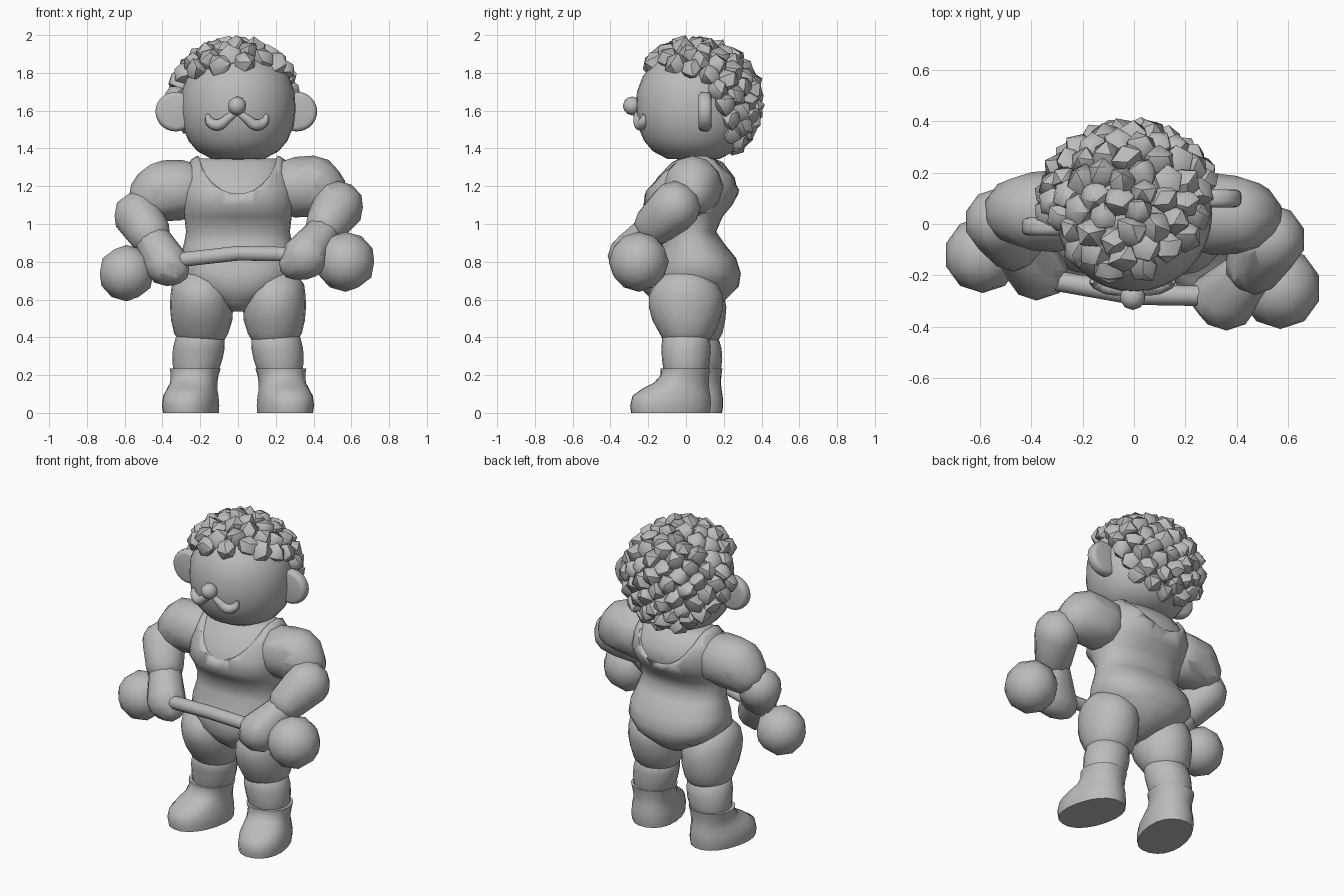
import bpy, bmesh, math, random
from mathutils import Vector, Matrix

random.seed(4)
cube = bpy.data.objects.get("Cube")
if cube:
    bpy.data.objects.remove(cube, do_unlink=True)

grey = bpy.data.materials.new("plain grey")
grey.use_nodes = True
COLOUR = (0.5, 0.5, 0.5, 1)
grey.diffuse_color = COLOUR
grey.node_tree.nodes["Principled BSDF"].inputs["Base Color"].default_value = COLOUR


def finish(name, bm, angle=40):
    """Turn a bmesh into a named, shaded object."""
    bmesh.ops.recalc_face_normals(bm, faces=bm.faces[:])
    me = bpy.data.meshes.new(name)
    bm.to_mesh(me)
    bm.free()
    me.materials.append(grey)
    ob = bpy.data.objects.new(name, me)
    bpy.context.collection.objects.link(ob)
    bpy.ops.object.select_all(action='DESELECT')
    ob.select_set(True)
    bpy.context.view_layer.objects.active = ob
    bpy.ops.object.shade_smooth_by_angle(angle=math.radians(angle))
    return ob


def loft(name, rings, sides=28, power=2.0, angle=60):
    """Skin a stack of level rings: (z, centre x, centre y, radius x, radius y)."""
    bm = bmesh.new()
    loops = []
    for z, cx, cy, rx, ry in rings:
        loop = []
        for i in range(sides):
            a = math.tau * i / sides
            c, s = math.cos(a), math.sin(a)
            x = math.copysign(abs(c) ** (2 / power), c)
            y = math.copysign(abs(s) ** (2 / power), s)
            loop.append(bm.verts.new((cx + rx * x, cy + ry * y, z)))
        loops.append(loop)
    for a, b in zip(loops, loops[1:]):
        for i in range(sides):
            j = (i + 1) % sides
            bm.faces.new((a[i], a[j], b[j], b[i]))
    bm.faces.new(loops[0])
    bm.faces.new(loops[-1])
    return finish(name, bm, angle)


def disc(name, centre, rx, ry, rz, rounding=0.0):
    """Elliptical disc facing front and back, with optional rounded rims."""
    bm = bmesh.new()
    m = (Matrix.Translation(centre) @ Matrix.Diagonal((rx, ry, rz, 1))
         @ Matrix.Rotation(math.pi / 2, 4, 'X'))
    bmesh.ops.create_cone(bm, cap_ends=True, segments=28, radius1=1, radius2=1, depth=2, matrix=m)
    if rounding:
        rims = [e for e in bm.edges if any(len(f.verts) > 4 for f in e.link_faces)]
        bmesh.ops.bevel(bm, geom=rims, offset=rounding, segments=3, profile=.5, affect='EDGES')
    return finish(name, bm)


def pod(name, *spheres):
    """Rounded limb section wrapped around spheres: (x, y, z, radius)."""
    bm = bmesh.new()
    for x, y, z, r in spheres:
        bmesh.ops.create_icosphere(bm, subdivisions=2, radius=r,
                                   matrix=Matrix.Translation((x, y, z)))
    hull = bmesh.ops.convex_hull(bm, input=bm.verts[:])
    inside = {g for g in hull["geom_interior"] + hull["geom_unused"]
              if isinstance(g, bmesh.types.BMVert)}
    bmesh.ops.delete(bm, geom=list(inside), context='VERTS')
    return finish(name, bm, 60)


def tube(name, points, radius, handle='AUTO'):
    """Curve tube through points: (x, y, z, thickness factor)."""
    cu = bpy.data.curves.new(name, 'CURVE')
    cu.dimensions = '3D'
    cu.bevel_depth = radius
    cu.bevel_resolution = 3
    cu.use_fill_caps = True
    sp = cu.splines.new('BEZIER')
    sp.bezier_points.add(len(points) - 1)
    for p, (x, y, z, f) in zip(sp.bezier_points, points):
        p.co = (x, y, z)
        p.radius = f
        p.handle_left_type = p.handle_right_type = handle
    cu.materials.append(grey)
    ob = bpy.data.objects.new(name, cu)
    bpy.context.collection.objects.link(ob)
    return ob


# Torso, and a singlet just outside it with a scooped neck
torso = [(.55, .05, -.08, .12), (.6, .14, -.145, .21), (.67, .26, -.18, .28),
         (.74, .315, -.18, .29), (.82, .31, -.16, .265), (.9, .285, -.13, .2),
         (.96, .275, -.125, .16), (1.04, .285, -.175, .195), (1.1, .298, -.225, .245),
         (1.18, .298, -.215, .288), (1.26, .28, -.165, .272), (1.34, .25, -.09, .21),
         (1.36, .22, -.05, .17)]


def torso_rings(inset):
    return [(z - inset, 0, (f + b) / 2, hx - inset, (b - f) / 2 - inset)
            for z, hx, f, b in torso]


loft("chest_skin", torso_rings(.014), power=2.3)
singlet = loft("singlet", torso_rings(0), power=2.3)
scoop = disc("neckline_cutter", (0, 0, 1.4), .21, 1, .24)
scoop.hide_render = True
scoop.hide_viewport = True
cut = singlet.modifiers.new("neckline", 'BOOLEAN')
cut.operation = 'DIFFERENCE'
cut.object = scoop

# Legs: thigh, calf and toed-out boot on each side, one leg slanting slightly back
thigh = [(.355, .19, 0, .08, .08), (.375, .193, 0, .115, .115), (.42, .195, .005, .143, .145),
         (.49, .192, 0, .162, .178), (.56, .193, 0, .167, .197), (.62, .195, 0, .163, .197),
         (.68, .2, 0, .15, .17), (.73, .2, 0, .115, .12), (.765, .2, 0, .04, .05)]
calf = [(.2, .225, 0, .11, .11), (.23, .222, 0, .122, .12), (.28, .215, 0, .132, .127),
        (.34, .208, 0, .137, .131), (.4, .2, 0, .13, .125), (.43, .2, 0, .1, .1)]
boot = [(0, .228, -.085, .14, .212), (.04, .23, -.085, .144, .218),
        (.09, .23, -.08, .139, .21), (.13, .229, -.055, .127, .178),
        (.16, .228, -.025, .122, .145), (.2, .228, -.006, .125, .127),
        (.235, .226, -.003, .134, .13)]
for side, s, lean in (("left", 1, 0), ("right", -1, .065)):
    for part, rings in (("thigh", thigh), ("calf", calf), ("boot", boot)):
        ob = loft(f"{side}_{part}",
                  [(z, s * x, y + lean * min(1, max(0, (.65 - z) / .35)), rx, ry)
                   for z, x, y, rx, ry in rings],
                  sides=20, power=2.2 if part == "boot" else 2)
        if part == "boot":
            ankle = Matrix.Translation((s * .228, lean, 0))
            ob.data.transform(ankle @ Matrix.Rotation(s * .25, 4, 'Z') @ ankle.inverted())

# Arms
pod("left_upper_arm", (.3, .04, 1.195, .16), (.4, .035, 1.21, .152), (.45, .03, 1.17, .13))
pod("left_forearm", (.53, -.06, 1.09, .138), (.47, -.16, 1.0, .115))
pod("left_hand", (.46, -.18, .97, .09), (.36, -.29, .83, .125), (.3, -.28, .79, .085))
pod("right_upper_arm", (-.3, .05, 1.18, .16), (-.4, .05, 1.185, .152), (-.455, .05, 1.14, .13))
pod("right_forearm", (-.53, .01, 1.045, .13), (-.47, -.07, .95, .115))
pod("right_hand", (-.46, -.08, .93, .095), (-.38, -.18, .79, .118), (-.34, -.2, .76, .085))

# Barbell with a slightly bent bar
tube("bar", [(-.58, -.12, .76, 1), (-.31, -.22, .81, 1), (0, -.275, .845, 1),
             (.28, -.28, .84, 1), (.56, -.25, .8, 1)], .04, 'VECTOR')
pod("right_weight", (-.59, -.12, .74, .149))
pod("left_weight", (.57, -.25, .8, .159))

# Head
head = [(1.34, .02), (1.345, .14), (1.385, .215), (1.44, .262), (1.52, .295), (1.6, .305),
        (1.7, .3), (1.78, .27), (1.85, .215), (1.9, .14), (1.925, .04)]
loft("head", [(z, 0, .04, r, r) for z, r in head], sides=32)
pod("nose", (-.005, -.285, 1.625, .05))
disc("left_ear", (.312, .1, 1.595), .107, .035, .105, .025)
disc("right_ear", (-.33, -.01, 1.595), .107, .035, .105, .025)
for side, s in (("left", 1), ("right", -1)):
    tube(f"{side}_moustache",
         [(s * x - .005, y, z, f) for x, y, z, f in
          ((0, -.258, 1.595, .6), (.05, -.255, 1.558, .9), (.1, -.243, 1.525, 1.15),
           (.142, -.228, 1.54, .95), (.158, -.222, 1.58, .35))], .027)

# Curly hair: chunky faceted lumps over the top and back of the head
bm = bmesh.new()
COUNT = 165
for i in range(COUNT):
    h = 1 - 2 * (i + .5) / COUNT
    a = i * math.pi * (3 - math.sqrt(5))
    w = math.sqrt(1 - h * h)
    p = Vector((-.015 + .32 * w * math.cos(a), .05 + .31 * w * math.sin(a),
                1.64 + .3 * h))
    if p.z > 1.74:
        hairline = .04 - (p.z - 1.74) * 2.1
    else:
        hairline = .04 + (1.74 - p.z) * .6
    if p.y < hairline + .15 * p.x or p.z < 1.41:
        continue
    spin = (Matrix.Rotation(random.uniform(0, 6), 4, 'X')
            @ Matrix.Rotation(random.uniform(0, 6), 4, 'Z'))
    lump = bmesh.ops.create_icosphere(bm, subdivisions=1, radius=random.uniform(.06, .07),
                                      matrix=Matrix.Translation(p) @ spin)
    for v in lump["verts"]:
        v.co = p + (v.co - p) * random.uniform(.9, 1.06)
finish("hair", bm, 42)
